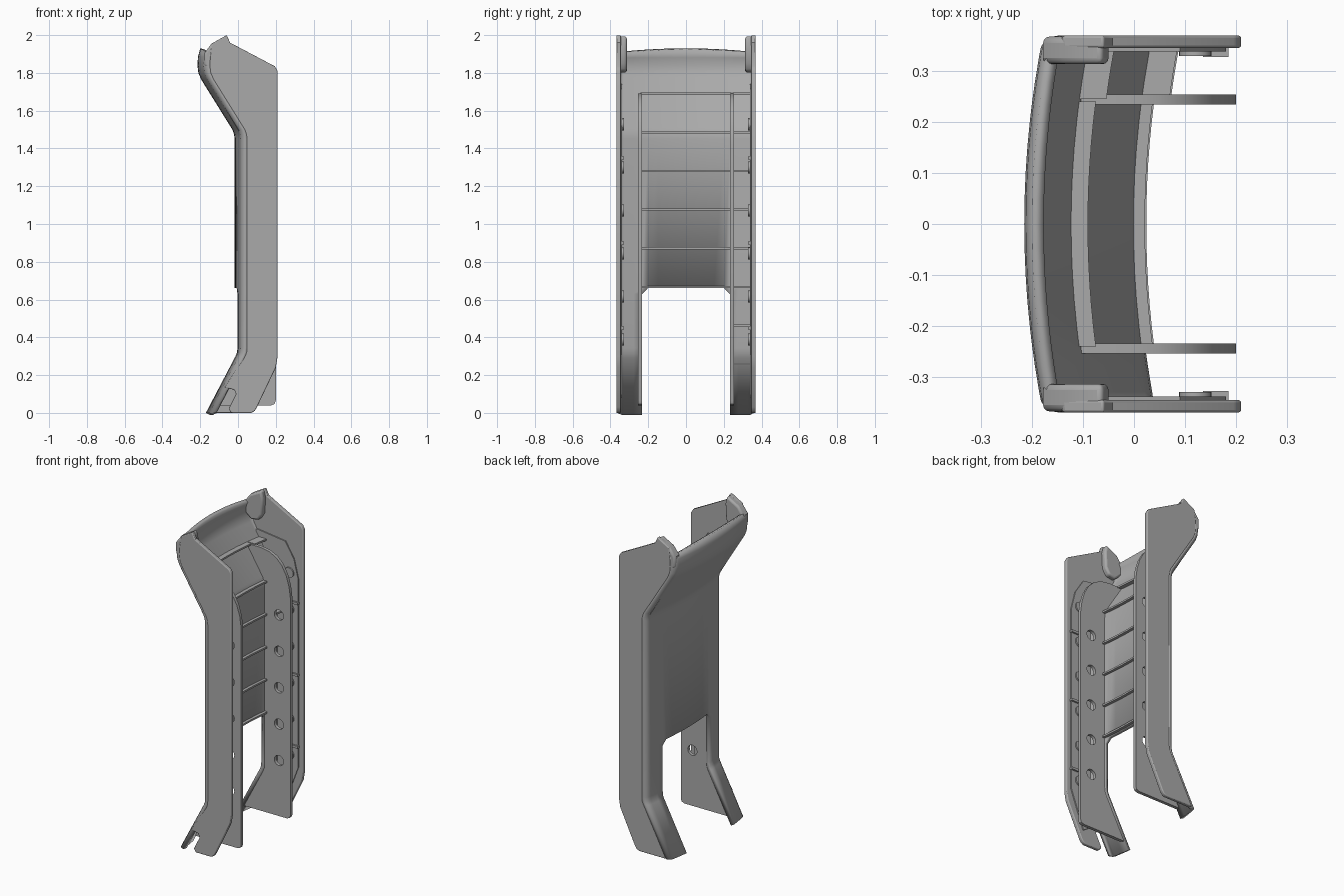
import bpy, bmesh, math
from mathutils import Matrix

cube = bpy.data.objects.get("Cube")
if cube:
    bpy.data.objects.remove(cube)

grey = bpy.data.materials.new("plain grey")
grey.use_nodes = True
grey.diffuse_color = (0.4, 0.4, 0.4, 1)
grey.node_tree.nodes["Principled BSDF"].inputs["Base Color"].default_value = (0.4, 0.4, 0.4, 1)

WALL = 0.024
# Centre line of the outer skin, bottom to top, as (x, z)
SPINE = [(-0.185, 0), (-0.028, 0.3), (-0.02, 0.32), (-0.018, 0.345), (-0.018, 1.45),
         (-0.021, 1.475), (-0.03, 1.5), (-0.195, 1.765), (-0.21, 1.8), (-0.215, 1.84),
         (-0.212, 1.885), (-0.2, 1.93)]


def spine_x(z):
    for (xa, za), (xb, zb) in zip(SPINE, SPINE[1:]):
        if z <= zb:
            return xa + (xb - xa) * (z - za) / (zb - za)
    return SPINE[-1][0]


def bulge(y):
    return 0.035 * (y / 0.36) ** 2


def finish(obj, bevel=0):
    obj.data.materials.clear()
    obj.data.materials.append(grey)
    bpy.ops.object.select_all(action="DESELECT")
    obj.select_set(True)
    bpy.context.view_layer.objects.active = obj
    bpy.ops.object.shade_smooth_by_angle(angle=math.radians(35))
    if bevel:
        mod = obj.modifiers.new("soft edges", "BEVEL")
        mod.width, mod.segments, mod.limit_method = bevel, 3, "ANGLE"
        mod.angle_limit = math.radians(40)
    return obj


def mesh_object(name, bm):
    mesh = bpy.data.meshes.new(name)
    bm.to_mesh(mesh)
    bm.free()
    obj = bpy.data.objects.new(name, mesh)
    bpy.context.collection.objects.link(obj)
    return obj


def plate(name, outline, y0, y1, holes=(), radius=0.032, bevel=0):
    """Flat plate in the xz plane between y0 and y1, with round holes."""
    curve = bpy.data.curves.new(name, "CURVE")
    curve.dimensions, curve.fill_mode = "2D", "BOTH"
    curve.extrude = abs(y1 - y0) / 2
    rings = [outline]
    for hx, hz in holes:
        rings.append([(hx + radius * math.cos(i * math.tau / 20),
                       hz + radius * math.sin(i * math.tau / 20)) for i in range(20)])
    for ring in rings:
        spline = curve.splines.new("POLY")
        spline.points.add(len(ring) - 1)
        spline.use_cyclic_u = True
        for point, (x, z) in zip(spline.points, ring):
            point.co = (x, z, 0, 1)
    temp = bpy.data.objects.new(name + " outline", curve)
    bpy.context.collection.objects.link(temp)
    bpy.context.view_layer.update()
    mesh = bpy.data.meshes.new_from_object(temp.evaluated_get(bpy.context.evaluated_depsgraph_get()))
    bpy.data.objects.remove(temp)
    bm = bmesh.new()
    bm.from_mesh(mesh)
    bmesh.ops.remove_doubles(bm, verts=bm.verts, dist=1e-5)
    bmesh.ops.dissolve_limit(bm, angle_limit=0.01, verts=bm.verts, edges=bm.edges)
    bm.transform(Matrix.Translation((0, (y0 + y1) / 2, 0)) @ Matrix.Rotation(math.pi / 2, 4, "X"))
    bmesh.ops.recalc_face_normals(bm, faces=bm.faces)
    return finish(mesh_object(name, bm), bevel)


def shelf(name, z, y0, y1, depth):
    """Thin horizontal rib that follows the curved skin."""
    bm = bmesh.new()
    skin = spine_x(z)
    inner = WALL * (1.17 if z > 1.48 or z < 0.32 else 1)
    ys = [y0 + (y1 - y0) * i / 12 for i in range(13)]
    ring = [(skin + bulge(y) + 0.012, y) for y in ys]
    ring += [(skin + bulge(y) + inner + depth, y) for y in reversed(ys)]
    face = bm.faces.new([bm.verts.new((x, y, z - 0.006)) for x, y in ring])
    out = bmesh.ops.extrude_face_region(bm, geom=[face])
    bmesh.ops.translate(bm, vec=(0, 0, 0.011),
                        verts=[v for v in out["geom"] if isinstance(v, bmesh.types.BMVert)])
    bmesh.ops.recalc_face_normals(bm, faces=bm.faces)
    return finish(mesh_object(name, bm))


# Curved back skin with rounded long edges and a gap between the legs
half = [(y, bulge(y)) for y in (0, 0.05, 0.1, 0.15, 0.205, 0.235, 0.28, 0.333)]
for a in (22.5, 45, 67.5, 90):
    half.append((0.333 + 0.036 * math.sin(math.radians(a)),
                 bulge(0.333) + 0.036 * (1 - math.cos(math.radians(a)))))
columns = [(-y, dx) for y, dx in reversed(half[1:])] + half
rows = sorted([z for _, z in SPINE] + [0.63, 0.66])
bm = bmesh.new()
grid = [[bm.verts.new((spine_x(z) + dx, y, z - (0.02 * (y / 0.36) ** 2 if z > 1.9 else 0)))
         for y, dx in columns] for z in rows]
for r in range(len(rows) - 1):
    for c in range(len(columns) - 1):
        quad = [grid[r][c], grid[r + 1][c], grid[r + 1][c + 1], grid[r][c + 1]]
        middle = abs(columns[c][0] + columns[c + 1][0]) / 2
        if rows[r + 1] <= 0.66 and middle < 0.235:
            if rows[r] != 0.63 or middle < 0.205:
                continue
            quad.pop(3 if columns[c][0] < 0 else 0)   # rounded gap corner
        bm.faces.new(quad)
bmesh.ops.delete(bm, geom=[v for v in bm.verts if not v.link_faces], context="VERTS")
bm.normal_update()
if sum(f.normal.x * f.calc_area() for f in bm.faces) > 0:
    bmesh.ops.reverse_faces(bm, faces=bm.faces)
skin = mesh_object("back_skin", bm)
finish(skin)
solid = skin.modifiers.new("thickness", "SOLIDIFY")
solid.thickness, solid.offset = WALL, -1

# Outer side walls; the -y one has a notch cut in its foot
EDGE = bulge(0.333) + 0.034
back_edge = [(x + EDGE, z) for x, z in SPINE]
front_edge = [(-0.14, 1.955), (-0.06, 2.0), (-0.042, 1.96), (0.195, 1.835), (0.21, 1.81),
              (0.21, 0.3), (0.2, 0.24), (0.1, 0.03), (0.088, 0.01), (0.07, 0)]
notch = [(-0.035, 0), (-0.05, 0.02), (-0.01, 0.1), (-0.02, 0.122), (-0.07, 0.135)]
plate("side_wall_right", notch + back_edge[1:-1] + front_edge, -0.345, -0.369, bevel=0.005)
plate("side_wall_left", back_edge[:-1] + front_edge, 0.345, 0.369, bevel=0.005)

# Inner upright ribs, horns, liners and small fittings on both sides
inner_edge = [(spine_x(z) + bulge(0.245) + 0.012, z)
              for z in (0.04, 0.3, 0.345, 1.45, 1.5, 1.69)]
upright = inner_edge + [(-0.01, 1.69), (0.05, 1.68), (0.1, 1.655), (0.14, 1.615), (0.17, 1.56),
                        (0.19, 1.495), (0.2, 1.42), (0.2, 0.065), (0.193, 0.047), (0.175, 0.04)]
horn = [(-0.062, 1.997), (-0.14, 1.955), (-0.178, 1.905), (-0.178, 1.84), (-0.13, 1.8),
        (-0.08, 1.81), (-0.055, 1.85), (-0.05, 1.95)]
liner = [(-0.11, 1.74), (0.09, 1.715), (0.15, 1.62), (0.18, 1.5), (0.18, 0.32), (0.09, 0.08),
         (0.0, 0.14), (0.03, 0.33), (0.03, 1.45), (-0.12, 1.7)]
levels = [1.3 - 0.228 * i for i in range(5)]
for side, label in ((1, "left"), (-1, "right")):
    plate("upright_rib_" + label, upright, side * 0.234, side * 0.254, [(0.12, z) for z in levels])
    plate("top_horn_" + label, horn, side * 0.313, side * 0.367, bevel=0.012)
    plate("wall_liner_" + label, liner, side * 0.338, side * 0.347)
    for i, z in enumerate([1.528] + levels):
        bm = bmesh.new()
        bmesh.ops.create_cone(bm, cap_ends=True, segments=20, radius1=0.032, radius2=0.032,
                              depth=0.014, matrix=Matrix.Translation((0.12, side * 0.336, z))
                              @ Matrix.Rotation(math.pi / 2, 4, "X"))
        finish(mesh_object(f"wall_stud_{label}_{i + 1}", bm))
    for i, z in enumerate((1.35, 0.9, 0.45)):
        bm = bmesh.new()
        bmesh.ops.create_cube(bm, size=1, matrix=Matrix.Translation((0.16, side * 0.336, z))
                              @ Matrix.Diagonal((0.05, 0.018, 0.015, 1)))
        finish(mesh_object(f"wall_tab_{label}_{i + 1}", bm))

# Horizontal stiffeners across the skin and down the left leg
for i in range(8):
    z = 1.69 - 0.2045 * i
    if i < 6:
        shelf(f"cross_rib_{i + 1}", z, -0.24, 0.24, 0.03 if i == 0 else 0.018)
    shelf(f"leg_rib_{i + 1}", z, 0.245, 0.346, 0.05)
